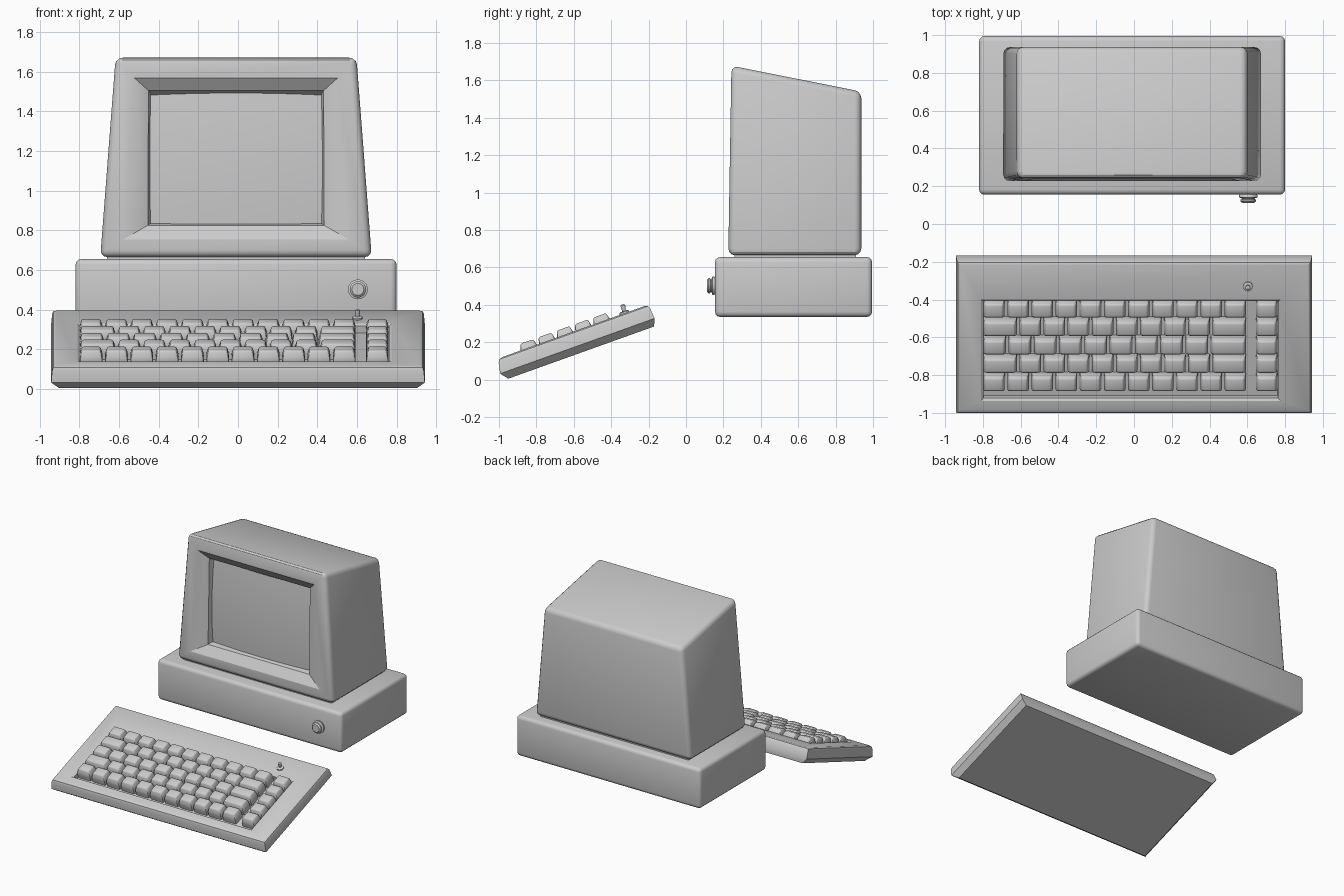
import bpy, bmesh, math
from mathutils import Matrix, Vector

if "Cube" in bpy.data.objects:
    bpy.data.objects.remove(bpy.data.objects["Cube"])

CX = -0.01  # the monitor and base sit slightly left of centre


def finish(bm, name, matrix=None, angle=35):
    bmesh.ops.recalc_face_normals(bm, faces=bm.faces)
    me = bpy.data.meshes.new(name)
    bm.to_mesh(me)
    bm.free()
    me.shade_smooth()
    me.set_sharp_from_angle(angle=math.radians(angle))
    ob = bpy.data.objects.new(name, me)
    bpy.context.collection.objects.link(ob)
    if matrix:
        ob.matrix_world = matrix
    return ob


def loft(levels, cx=0.0):
    """Stack of rectangles: (half_x, y0, z_at_y0, y1, z_at_y1)."""
    bm = bmesh.new()
    rings = []
    for hx, y0, z0, y1, z1 in levels:
        rings.append([bm.verts.new(p) for p in ((cx - hx, y0, z0), (cx + hx, y0, z0),
                                                (cx + hx, y1, z1), (cx - hx, y1, z1))])
    for a, b in zip(rings, rings[1:]):
        for i in range(4):
            j = (i + 1) % 4
            bm.faces.new((a[i], a[j], b[j], b[i]))
    bm.faces.new(rings[0][::-1])
    bm.faces.new(rings[-1])
    bmesh.ops.recalc_face_normals(bm, faces=bm.faces)
    return bm


def bevel(bm, width, segments, edges=None):
    bmesh.ops.bevel(bm, geom=list(edges or bm.edges), offset=width, segments=segments,
                    profile=0.5, affect='EDGES', clamp_overlap=True)


def sink(bm, direction, axis, rings):
    """Inset the largest face along direction; each ring maps (right, high) to a point."""
    bm.normal_update()
    d = Vector(direction)
    face = max((f for f in bm.faces if f.normal.dot(d) > 0.9), key=lambda f: f.calc_area())
    for place in rings:
        bmesh.ops.inset_individual(bm, faces=[face], thickness=0.01)
        mid = face.calc_center_median()
        for v in face.verts:
            v.co = place(v.co.x > mid.x, v.co[axis] > mid[axis])


def lathe(name, profile, matrix, steps=24):
    bm = bmesh.new()
    rings = [[bm.verts.new((r * math.cos(2 * math.pi * k / steps),
                            r * math.sin(2 * math.pi * k / steps), h)) for k in range(steps)]
             for r, h in profile]
    for a, b in zip(rings, rings[1:]):
        for k in range(steps):
            j = (k + 1) % steps
            bm.faces.new((a[k], a[j], b[j], b[k]))
    bm.faces.new(rings[0][::-1])
    bm.faces.new(rings[-1])
    return finish(bm, name, matrix)


# Base unit and the thin neck under the monitor
bm = loft([(0.81, 0.155, 0.335, 0.995, 0.335), (0.81, 0.155, 0.655, 0.995, 0.655)], CX)
bevel(bm, 0.028, 3)
finish(bm, "base_unit")
finish(loft([(0.65, 0.26, 0.64, 0.91, 0.64), (0.65, 0.26, 0.69, 0.91, 0.69)], CX), "monitor_neck")

# Monitor housing with framed screen opening
bm = loft([(0.685, 0.226, 0.665, 0.937, 0.665), (0.608, 0.243, 1.678, 0.937, 1.54)], CX)
bevel(bm, 0.035, 3)


def front_ring(half_low, half_high, z_low, z_high, depth):
    def place(right, high):
        z = z_high if high else z_low
        half = half_high if high else half_low
        return (CX + (half if right else -half), 0.226 + 0.017 * (z - 0.665) + depth, z)
    return place


sink(bm, (0, -1, 0), 2, [
    front_ring(0.568, 0.512, 0.755, 1.568, 0.0),
    front_ring(0.445, 0.442, 0.825, 1.505, 0.045),
    front_ring(0.44, 0.437, 0.83, 1.50, 0.065),
    front_ring(0.43, 0.43, 0.835, 1.48, 0.09)])
finish(bm, "monitor_housing", angle=30)

# Gently bulging screen glass
bm = bmesh.new()
bmesh.ops.create_grid(bm, x_segments=14, y_segments=12, size=1)
for v in bm.verts:
    x, t = v.co.x, v.co.y
    z = 1.16 + 0.335 * t
    v.co = (CX + 0.437 * x, 0.226 + 0.017 * (z - 0.665) + 0.06 + 0.014 * (x * x + t * t), z)
screen = finish(bm, "screen_glass")

# Knob on the base
lathe("power_knob", [(0.03, -0.01), (0.046, 0.0), (0.05, 0.006), (0.05, 0.014), (0.034, 0.019),
                     (0.034, 0.023), (0.041, 0.026), (0.041, 0.034), (0.03, 0.044)],
      Matrix.Translation((0.605, 0.155, 0.502)) @ Matrix.Rotation(math.pi / 2, 4, 'X'))

# Keyboard case, built flat then tilted
TILT = Matrix.Translation((0, -0.95, 0.005)) @ Matrix.Rotation(math.radians(19.7), 4, 'X')
bm = loft([(hx, y0, z, y1, z) for hx, y0, y1, z in (
    (0.905, 0.0, 0.828, 0.0), (0.943, -0.032, 0.845, 0.04), (0.938, -0.02, 0.841, 0.097),
    (0.932, -0.01, 0.833, 0.113), (0.918, 0.008, 0.82, 0.12))])


def well_ring(inset, z):
    def place(right, high):
        return (0.775 - inset if right else -0.81 + inset,
                0.627 - inset if high else 0.058 + inset, z)
    return place


sink(bm, (0, 0, 1), 1, [well_ring(0, 0.12), well_ring(0.012, 0.112), well_ring(0.014, 0.075)])
finish(bm, "keyboard_case", TILT, angle=30)


# Keys: tapered caps with rounded edges
def key(name, x, y, width):
    hx, hy = width / 2, 0.047
    bm = loft([(hx, y - hy, 0.07, y + hy, 0.07), (hx, y - hy, 0.115, y + hy, 0.115),
               (hx - 0.011, y - hy + 0.013, 0.154, y + hy - 0.009, 0.154)], x)
    bevel(bm, 0.009, 2, [e for e in bm.edges if max(v.co.z for v in e.verts) > 0.1])
    finish(bm, name, TILT, angle=40)


PLAIN = [1] * 11
WIDE = [1.5] + [1] * 8 + [1.5]
SHIFTED = [1] * 9 + [1.5]
for r, weights in enumerate([PLAIN, WIDE, SHIFTED, WIDE, PLAIN]):
    y = 0.572 - 0.1035 * r
    unit = 1.405 / sum(weights)
    x = -0.805
    for c, w in enumerate(weights):
        key(f"key_{r}_{c}", x + unit * w / 2, y, unit * w - 0.013)
        x += unit * w
    key(f"side_key_{r}", 0.703, y, 0.112)

# Small toggle switch behind the keys
SWITCH = TILT @ Matrix.Translation((0.603, 0.702, 0.118))
lathe("switch_collar", [(0.026, 0), (0.026, 0.01), (0.018, 0.014)], SWITCH, 12)
lathe("switch_lever", [(0.008, 0.005), (0.013, 0.04), (0.013, 0.046), (0.007, 0.05)],
      SWITCH @ Matrix.Rotation(math.radians(-8), 4, 'X'), 12)
